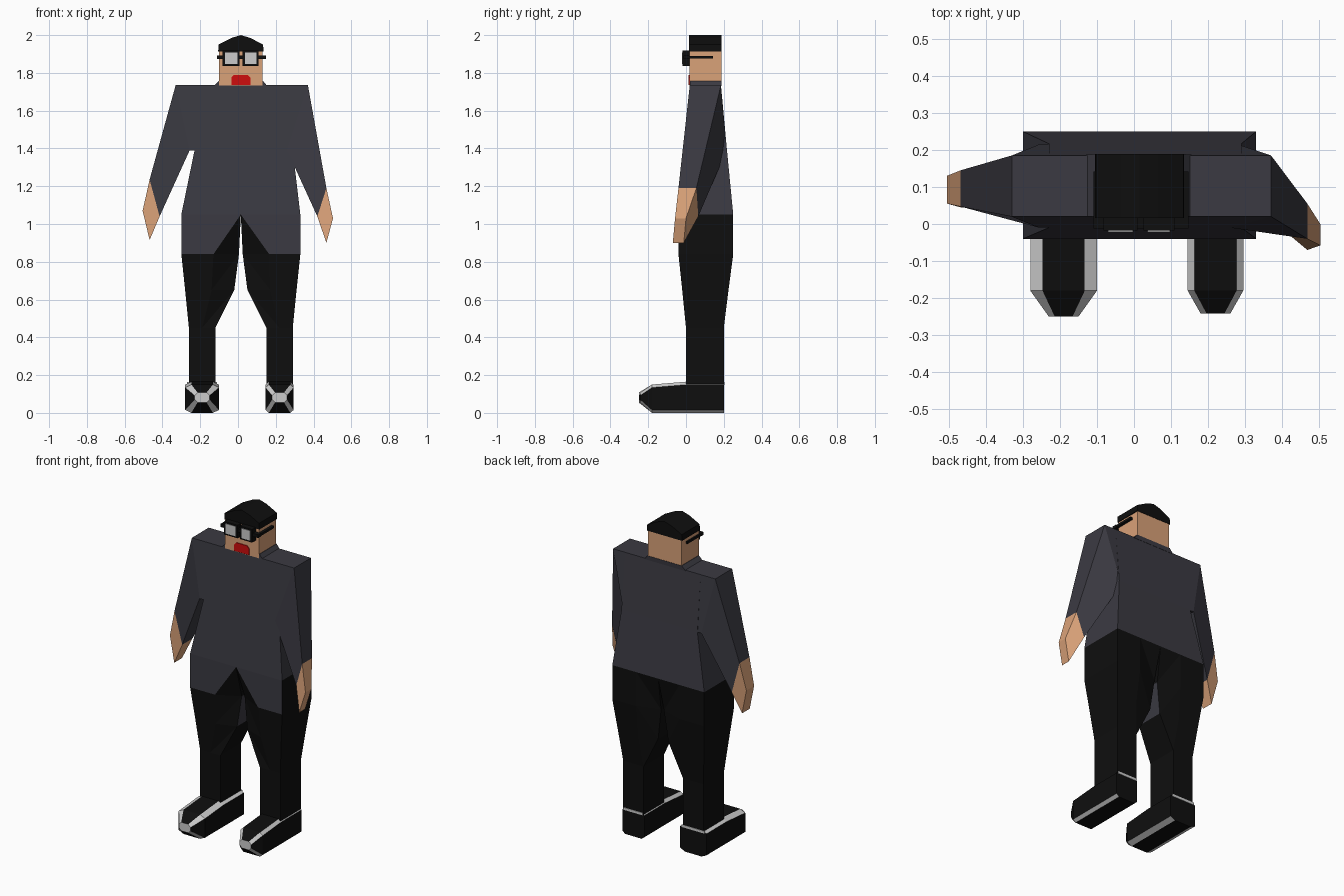
import bpy, bmesh

cube = bpy.data.objects.get("Cube")
if cube:
    bpy.data.objects.remove(cube, do_unlink=True)


def material(name, r, g, b):
    m = bpy.data.materials.new(name)
    m.use_nodes = True
    m.diffuse_color = (r, g, b, 1)
    bsdf = m.node_tree.nodes["Principled BSDF"]
    bsdf.inputs["Base Color"].default_value = (r, g, b, 1)
    bsdf.inputs["Roughness"].default_value = 0.9
    return m


coat = material("charcoal coat", .043, .042, .054)
black = material("soft black", .0045, .0045, .0045)
skin = material("skin", .70, .36, .19)
red = material("mouth red", .62, .004, .004)
light = material("light grey", .6, .6, .6)


def loft(name, loops, mats, rule=lambda i, j, half: 0, split=False):
    """Skin matching loops; rule(ring, side, half) picks the material, caps use side -1."""
    bm = bmesh.new()
    rings = [[bm.verts.new(p) for p in loop] for loop in loops]
    n = len(rings[0])

    def add(verts, *key):
        bm.faces.new(verts).material_index = rule(*key)

    for i in range(len(rings) - 1):
        for j in range(n):
            k = (j + 1) % n
            a, b, c, d = rings[i][j], rings[i][k], rings[i + 1][k], rings[i + 1][j]
            if split:
                add((a, b, d), i, j, 0)
                add((b, c, d), i, j, 1)
            else:
                add((a, b, c, d), i, j, 0)
    add(rings[0][::-1], 0, -1, 0)
    add(rings[-1], len(rings) - 1, -1, 0)
    bmesh.ops.recalc_face_normals(bm, faces=bm.faces)
    mesh = bpy.data.meshes.new(name)
    bm.to_mesh(mesh)
    bm.free()
    for m in mats:
        mesh.materials.append(m)
    ob = bpy.data.objects.new(name, mesh)
    bpy.context.collection.objects.link(ob)
    return ob


def rect(x0, x1, y0, y1, z):
    return [(x0, y0, z), (x1, y0, z), (x1, y1, z), (x0, y1, z)]


def box(name, x0, x1, y0, y1, z0, z1, mat):
    return loft(name, [rect(x0, x1, y0, y1, z0), rect(x0, x1, y0, y1, z1)], [mat])


def extrude(name, profile, y0, y1, mat):
    return loft(name, [[(x, y, z) for x, z in profile] for y in (y0, y1)], [mat])


# Torso and collar
loft("torso", [rect(-.30, .33, -.04, .25, 1.05),
               rect(-.23, .29, -.01, .217, 1.39),
               rect(-.23, .29, .02, .185, 1.735)], [coat])
loft("collar", [rect(-.13, .155, .02, .187, 1.73),
                rect(-.103, .133, .02, .189, 1.757)], [coat])


# Arms: each section is (top x, top z, bottom x, bottom z, front y, back y)
def arm(name, sections):
    loops = [[(tx, f, tz), (tx, b, tz), (bx, b - s, bz), (bx, f - s, bz)]
             for tx, tz, bx, bz, f, b, s in sections]
    # armpits are deeper than the shoulder tops
    for loop in loops[:2]:
        loop[2] = (loop[2][0], .215, loop[2][2])
        loop[3] = (loop[3][0], -.01, loop[3][2])
    loft(name + "_sleeve", loops[:3], [coat])
    loft(name + "_hand", loops[2:], [skin])


arm("right", [(-.22, 1.735, -.22, 1.39, .02, .185, 0),
              (-.33, 1.735, -.256, 1.39, .02, .185, 0),
              (-.468, 1.235, -.415, 1.04, .047, .145, 0),
              (-.505, 1.07, -.468, .915, .055, .13, .01)])
arm("left", [(.28, 1.735, .28, 1.39, .02, .185, 0),
             (.37, 1.735, .26, 1.39, .02, .185, 0),
             (.468, 1.19, .42, 1.04, -.04, .055, -.01),
             (.503, 1.03, .468, .90, -.058, 0, .012)])

# Legs, with the coat hanging down over the front of the hips
heights = (1.05, .84, .65, .45, .1)
fronts = (-.04, -.04, -.02, 0, 0)
backs = (.25, .25, .225, .2, .2)
folds = (0, .07, .04, 0, 0)


def leg(name, xs, grey_inside):
    loops = []
    for (out, mid, inn), z, f, b, d in zip(xs, heights, fronts, backs, folds):
        loops.append([(out, f, z), (mid, f, z), (inn, f + d, z),
                      (inn, b - d * .6, z), (mid, b, z), (out, b, z)])

    def rule(i, j, half):
        if i == 0 and (j == 0 or (j == 1 and half == 0)):
            return 1
        return int(grey_inside and i == 1 and j == 2)

    loft(name, loops, [black, coat], rule, split=True)


leg("right_leg", [(-.30, -.13, .015), (-.30, -.13, .005), (-.28, -.14, -.02),
                  (-.26, -.19, -.12), (-.26, -.19, -.12)], True)
leg("left_leg", [(.33, .165, .015), (.33, .165, .025), (.31, .17, .05),
                 (.29, .22, .15), (.29, .22, .15)], False)


# Shoes: octagonal sections with light chamfers and toe cap
def octagon(cx, w, fw, y, z0, z1, c):
    return [(cx - fw, y, z1), (cx + fw, y, z1), (cx + w, y, z1 - c), (cx + w, y, z0 + c),
            (cx + fw, y, z0), (cx - fw, y, z0), (cx - w, y, z0 + c), (cx - w, y, z1 - c)]


def shoe(name, cx, w, chamfer, toe):
    loops = [octagon(cx, w, w - chamfer, .2, 0, .165, .016),
             octagon(cx, w, w - chamfer, 0, 0, .165, .016),
             octagon(cx, w, w - chamfer, -.18, 0, .15, .016),
             octagon(cx, .04, .024, toe, .055, .108, .016)]
    loft(name, loops, [black, light],
         lambda i, j, half: int(j in (1, 3, 5, 7) or (j == -1 and i == 3)))
    box(name + "_heel_stripe", cx - w + .01, cx + w - .01, .2, .203, .148, .163, light)


shoe("right_shoe", -.19, .09, .033, -.25)
shoe("left_shoe", .22, .075, .018, -.242)

# Head, hair and mouth
box("head", -.10, .13, .018, .187, 1.732, 1.915, skin)
extrude("hair", [(-.105, 1.912), (.135, 1.912), (.133, 1.95), (.065, 1.985),
                 (.015, 2.0), (-.035, 1.985), (-.103, 1.95)], .016, .189, black)
extrude("mouth", [(-.035, 1.736), (.065, 1.736), (.065, 1.775), (.052, 1.79),
                  (-.022, 1.79), (-.035, 1.775)], .013, .019, red)

# Glasses
for side, x0, x1 in (("right", -.07, -.003), ("left", .037, .097)):
    box(side + "_glasses_frame", x0 - .012, x1 + .012, -.018, .018, 1.837, 1.918, black)
    box(side + "_lens", x0, x1, -.021, -.016, 1.847, 1.908, light)
box("glasses_bar", -.11, .147, -.012, .016, 1.873, 1.893, black)
for side, x0, x1 in (("right", -.11, -.098), ("left", .128, .147)):
    box(side + "_temple", x0, x1, -.01, .142, 1.876, 1.89, black)
